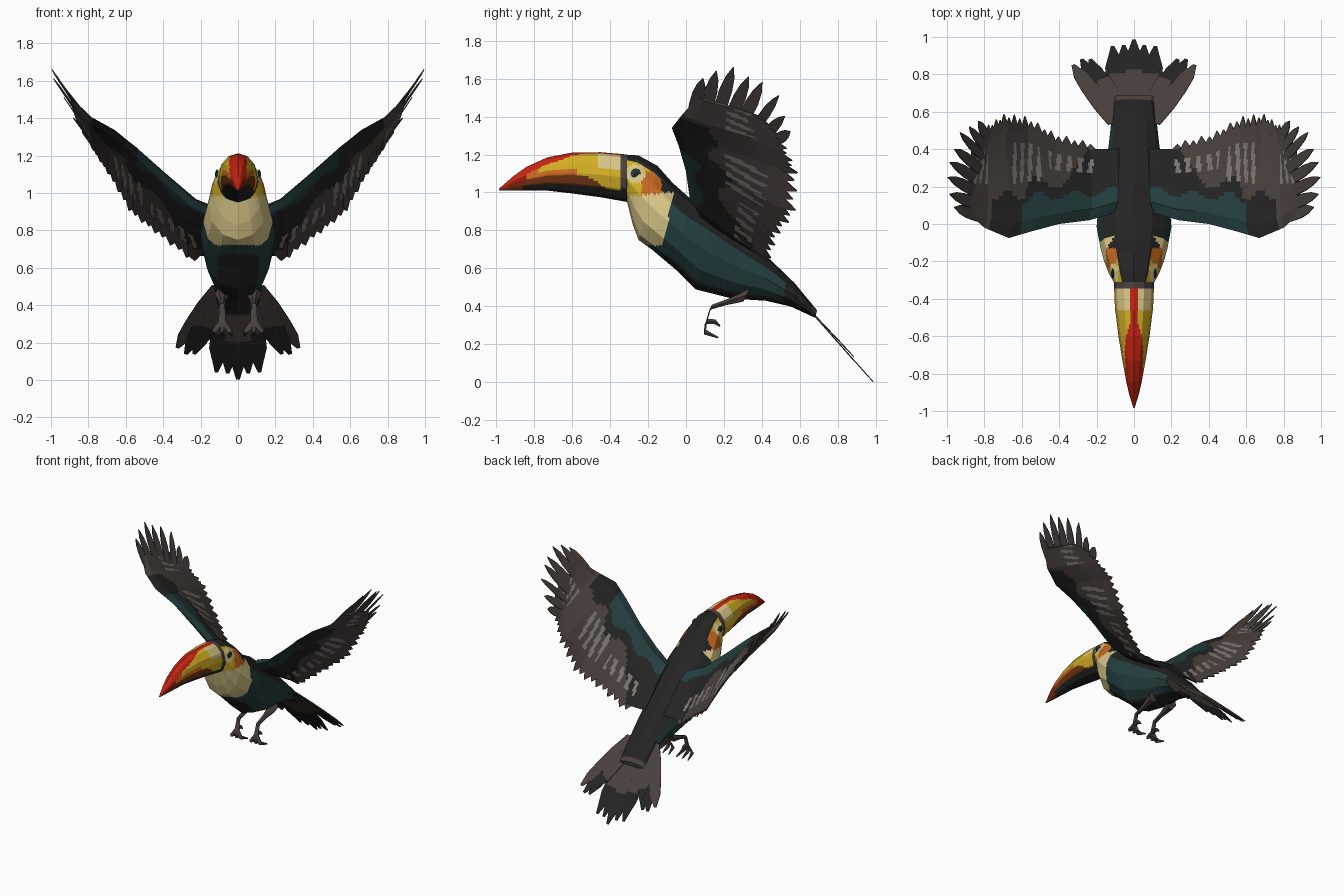
import bpy
import bmesh
import math
from mathutils import Vector

cube = bpy.data.objects.get("Cube")
if cube:
    bpy.data.objects.remove(cube, do_unlink=True)

# Palette, given as 8-bit sRGB and converted to linear
PALETTE = {
    "black": (36, 36, 36), "teal": (36, 62, 63), "brown": (74, 65, 61),
    "pale_grey": (126, 119, 113), "cream": (218, 200, 136),
    "yellow": (210, 174, 36), "orange": (200, 104, 32), "red": (198, 36, 17),
    "dark_red": (140, 28, 14), "dark_rust": (112, 52, 18),
}
NAMES = list(PALETTE)
MATERIALS = []
for label, rgb in PALETTE.items():
    colour = [(c / 255 / 12.92) if c < 11 else ((c / 255 + .055) / 1.055) ** 2.4 for c in rgb] + [1]
    mat = bpy.data.materials.new(label)
    mat.use_nodes = True
    mat.diffuse_color = colour
    shader = mat.node_tree.nodes["Principled BSDF"]
    shader.inputs["Base Color"].default_value = colour
    shader.inputs["Roughness"].default_value = .9
    MATERIALS.append(mat)


def finish(name, bm):
    """Turn a bmesh into a flat shaded object that carries the palette."""
    bmesh.ops.recalc_face_normals(bm, faces=bm.faces[:])
    mesh = bpy.data.meshes.new(name)
    bm.to_mesh(mesh)
    bm.free()
    for mat in MATERIALS:
        mesh.materials.append(mat)
    obj = bpy.data.objects.new(name, mesh)
    bpy.context.collection.objects.link(obj)
    return obj


def skin(name, rings, along, around, paint):
    """Loft closed rings, split each facet finely and colour it by a rule."""
    count = len(rings[0])
    bm = bmesh.new()
    rows = []
    for i in range((len(rings) - 1) * along + 1):
        k = min(i // along, len(rings) - 2)
        ring = [a.lerp(b, i / along - k) for a, b in zip(rings[k], rings[k + 1])]
        rows.append([bm.verts.new(ring[j].lerp(ring[(j + 1) % count], s / around))
                     for j in range(count) for s in range(around)])
    total = count * around
    for i in range(len(rows) - 1):
        for j in range(total):
            n = (j + 1) % total
            face = bm.faces.new((rows[i][j], rows[i][n], rows[i + 1][n], rows[i + 1][j]))
            label = paint(face.calc_center_median(), (i + .5) / along, (j + .5) / around)
            face.material_index = NAMES.index(label)
    for row, label in ((rows[0], paint(rings[0][0], 0, 0)), (rows[-1], paint(rings[-1][0], len(rings) - 1, 0))):
        bm.faces.new(row).material_index = NAMES.index(label)
    return finish(name, bm)


SIDES = 12


def hoop(top_y, top_z, low_y, low_z, width):
    """Ring between a top and a bottom point on the centre plane."""
    top, low = Vector((0, top_y, top_z)), Vector((0, low_y, low_z))
    points = []
    for j in range(SIDES):
        a = math.tau * j / SIDES
        points.append(low.lerp(top, .5 + .5 * math.cos(a)) + Vector((width * math.sin(a), 0, 0)))
    return points


# Head and body
def paint_body(c, u, j):
    a = math.tau * j / SIDES
    side, up = abs(math.sin(a)), math.cos(a)
    if c.y < -.31:
        return "brown" if c.z > 1 else "black"
    if .72 < c.z < 1 + .1 * (c.y + .1) and c.y < -.07 - (.98 - c.z) * .2:
        return "cream"
    if c.y < -.13 and .96 < c.z < 1.165 - .7 * max(0, c.y + .26) and abs(c.x) > .05:
        if math.hypot(c.y + .265, c.z - 1.1) < .05:
            return "cream"
        return "yellow" if c.y < -.235 or c.z > 1.11 else "orange"
    if -.17 < c.y < .52 and c.z < .95 and side > .6 and -.8 < up < .5:
        return "teal"
    if up < 0 and c.z > .67 and c.y < 0:
        return "teal"
    return "brown" if c.y > .66 else "black"


body_rings = [
    (-.33, 1.2, -.31, .95, .104), (-.25, 1.195, -.28, .83, .134), (-.15, 1.14, -.25, .75, .16),
    (-.07, 1.05, -.18, .7, .18), (.02, .97, -.05, .59, .2), (.15, .9, .05, .49, .19),
    (.3, .77, .25, .44, .156), (.43, .66, .42, .43, .135), (.57, .525, .55, .4, .12),
    (.69, .38, .68, .34, .1)]
skin("body", [hoop(*r) for r in body_rings], 10, 5, paint_body)


# Beak
def paint_beak(c, u, j):
    up = math.cos(math.tau * j / SIDES)
    if c.y > -.34:
        return "brown" if up > -.4 else "black"
    if up < -.62 and c.y > -.86:
        return "black"
    if c.y < -.84:
        return "red" if up > .35 else "dark_red" if up > -.4 else "dark_rust"
    if up > .97 + min(0, c.y + .54) * 1.9:
        return "red"
    if c.y > -.46 and up > .35:
        return "cream"
    if up < -.08 and c.y < -.54 - .2 * up:
        return "dark_rust"
    return "orange" if c.y < -.78 or up < .2 and c.y < -.57 else "yellow"


beak_rings = [
    (-.31, 1.2, -.31, .95, .108), (-.45, 1.212, -.45, .975, .102), (-.6, 1.21, -.6, .995, .083),
    (-.73, 1.185, -.73, 1.01, .062), (-.84, 1.135, -.84, 1.01, .042),
    (-.91, 1.085, -.91, 1.01, .026), (-.985, 1.02, -.985, 1.01, .003)]
skin("beak", [hoop(*r) for r in beak_rings], 12, 5, paint_beak)


def feathers(name, blades, blunt, paint):
    """Thin blades, each given as base, tip, side direction and half width."""
    bm = bmesh.new()
    for base, tip, side, width in blades:
        rows = []
        for step, spread in ((0, .7), (.3, 1), (.6, 1), (.82, .7 + blunt), (1, .06 + blunt)):
            mid = base.lerp(tip, step)
            rows.append([bm.verts.new(mid + side * width * spread * s) for s in (-1, 1)])
        for a, b in zip(rows, rows[1:]):
            face = bm.faces.new((a[0], a[1], b[1], b[0]))
            face.material_index = NAMES.index(paint(face.calc_center_median()))
    obj = finish(name, bm)
    solid = obj.modifiers.new("thickness", "SOLIDIFY")
    solid.thickness = .005
    solid.offset = 0


# Wings: leading and trailing edge points from shoulder to wrist
STATIONS = [
    ((.1, .06, .9), (.08, .4, .66)), ((.24, .02, .97), (.24, .4, .66)),
    ((.4, 0, 1.11), (.42, .44, .8)), ((.55, -.04, 1.25), (.57, .52, .92)),
    ((.67, -.075, 1.34), (.69, .53, 1.12)), ((.8, -.02, 1.41), (.78, .48, 1.25)),
    ((.89, .06, 1.5), (.87, .4, 1.4))]
PRIMARY_TIPS = [(.96, .09, 1.6), (.985, .16, 1.64), (.995, .25, 1.66), (.985, .33, 1.61),
                (.96, .4, 1.58), (.93, .49, 1.51), (.88, .52, 1.4), (.83, .55, 1.32)]
CHORD = (0, .1, .35, .68, 1)
BULGE = (0, .9, 1, .45, .05)


def paint_wing(c, u, j):
    q = min(j, 8 - j)
    wave = .2 * math.sin(u * 5)
    if .9 < u < 2.3 or 2.6 < u < 3.9 or 5 < u:
        start = 2.75 if u < 2.4 else 2.3
        if start < q < 3.5 and (u * 3 + q * .4) % 1 < .45:
            return "pale_grey"
    teal_edge, teal_end = (1.8, 3.5) if j < 4 else (1.3, 2.9)
    if q < teal_edge + wave and u < teal_end:
        return "teal"
    if q < 4 - 2 * max(0, u - 1) or q < 2.3 + wave and u < 3.3 or q < 2 + wave and u < 4.8:
        return "black"
    return "brown"


for label, sign in (("left", 1), ("right", -1)):
    flip = Vector((sign, 1, 1))
    edges = [(Vector(a) * flip, Vector(b) * flip) for a, b in STATIONS]
    rings = []
    for i, (lead, trail) in enumerate(edges):
        span = edges[min(i + 1, 6)][0] - edges[max(i - 1, 0)][0]
        normal = span.cross(trail - lead).normalized() * sign
        thick = .05 - .006 * i
        upper = [lead.lerp(trail, v) + normal * thick * b for v, b in zip(CHORD, BULGE)]
        lower = [lead.lerp(trail, v) - normal * thick * b * .5 for v, b in zip(CHORD, BULGE)]
        rings.append(upper + lower[3:0:-1])
    skin(label + "_wing", rings, 16, 6, paint_wing)

    # Long separated feathers at the wing tip
    blades = []
    for k, tip in enumerate(PRIMARY_TIPS):
        base = edges[5][0].lerp(edges[5][1], .1 + .12 * k)
        side = (edges[6][1] - edges[4 if k > 4 else 6][0 if k < 5 else 1]).normalized()
        blades.append((base, Vector(tip) * flip, side, .034))
    # Short feathers that give the trailing edge its ragged outline
    for k in range(4, 25):
        i, f = divmod(k / 4.2, 1)
        i = int(i)
        lead = edges[i][0].lerp(edges[i + 1][0], f)
        trail = edges[i][1].lerp(edges[i + 1][1], f)
        side = (edges[i + 1][1] - edges[i][1]).normalized()
        blades.append((lead.lerp(trail, .7), lead.lerp(trail, 1.07 + .03 * (k % 2)), side, .036))
    feathers(label + "_wing_feathers", blades, 0, lambda c: "brown")

    # Eye, almost flush with the face
    for part, radius, colour, out in (("eye_ring", .027, "teal", .113), ("pupil", .014, "black", .119)):
        bm = bmesh.new()
        bmesh.ops.create_icosphere(bm, subdivisions=2, radius=radius)
        for v in bm.verts:
            v.co = Vector(((v.co.x * .3 + out) * sign, v.co.y - .265, v.co.z + 1.1))
        for face in bm.faces:
            face.material_index = NAMES.index(colour)
        finish(label + "_" + part, bm)

    # Leg and curled toes as tapering tubes
    def tube(name, path, radii):
        rows = []
        for (x, y, z), r in zip(path, radii):
            rows.append([Vector((x * sign + r * math.cos(math.tau * k / 6), y + r * .5 * math.sin(math.tau * k / 6),
                                 z + r * math.sin(math.tau * k / 6))) for k in range(6)])
        skin(label + "_" + name, rows, 1, 1, lambda c, u, j: "brown")

    tube("leg", [(.085, .32, .46), (.085, .22, .425), (.085, .13, .395), (.085, .105, .31)], (.04, .021, .016, .019))
    for k, spread in enumerate((-.04, 0, .04)):
        tube("front_toe_%d" % k, [(.085, .105, .32), (.085 + spread, .1, .265), (.085 + spread * 1.3, .17, .235)],
             (.017, .014, .004))
    tube("back_toe", [(.085, .105, .32), (.085, .15, .32), (.085, .18, .295)], (.017, .013, .004))


# Tail fan: sloping sheet of feathers
def slope(x, y, lift=0):
    return Vector((x, y, max(.003, .02 + (.97 - y) * 1.1 + lift)))


def paint_tail(c):
    return "black" if c.y > .77 and abs(c.x) < .27 else "brown"


middle = [(0, .985), (.055, .955), (.115, .95), (.13, .89)]
outer = [(.19, .83), (.235, .88), (.28, .88), (.325, .85)]
blades = []
for sign in (1, -1):
    for x, y in middle:
        blades.append((slope(x * sign * .5, .58, .01), slope(x * sign, y), Vector((1, 0, 0)), .042))
    for k, (x, y) in enumerate(outer):
        blades.append((slope((.05 + .02 * k) * sign, .54, .005), slope(x * sign, y, .02),
                       Vector((.9, -.3 * sign, .3 * sign)), .045))
feathers("tail_feathers", blades, .15, paint_tail)
